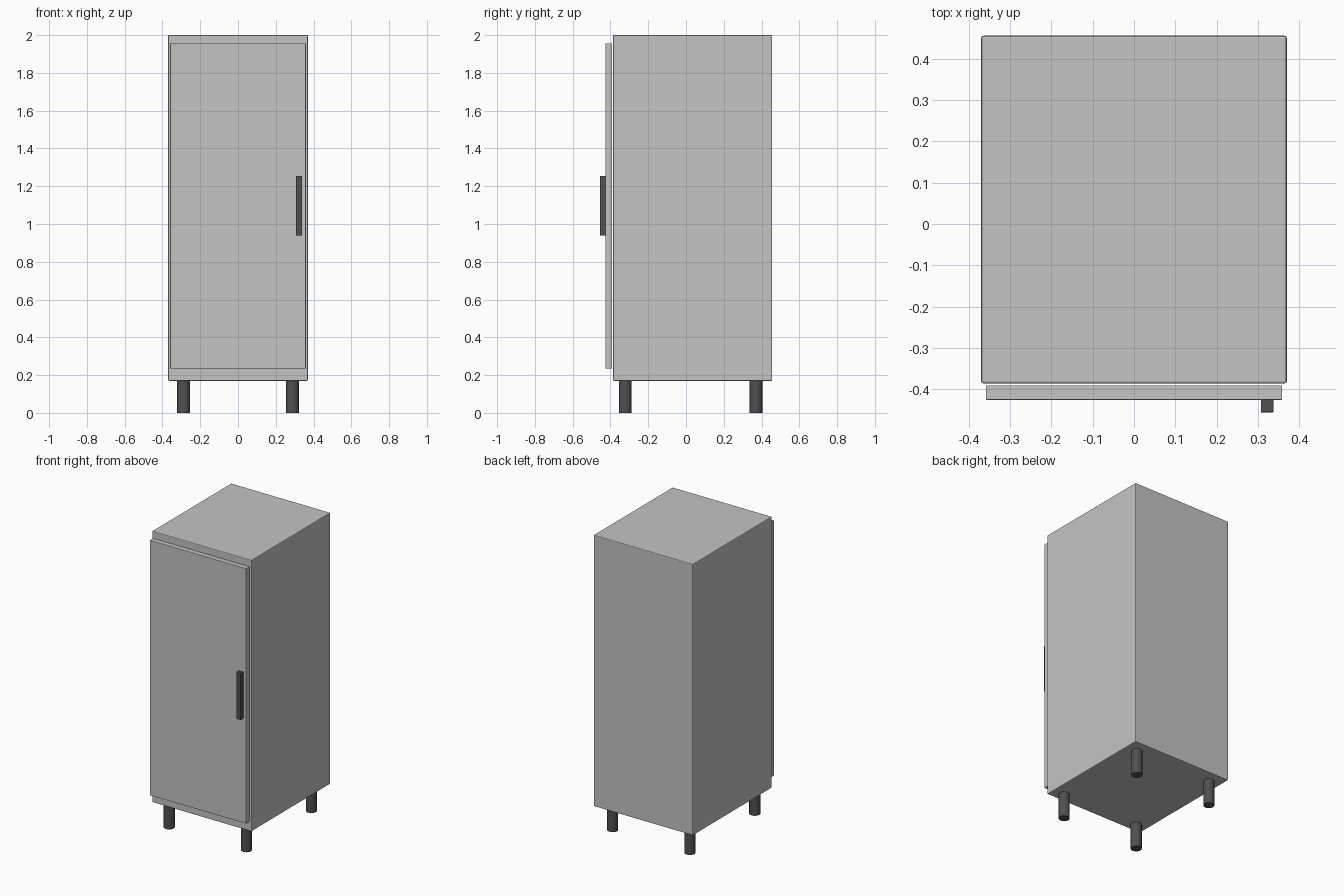
import bpy
from mathutils import Vector

cube = bpy.data.objects.get("Cube")
if cube:
    bpy.data.objects.remove(cube, do_unlink=True)


def make_material(name, color):
    mat = bpy.data.materials.new(name)
    mat.use_nodes = True
    mat.diffuse_color = color
    mat.node_tree.nodes["Principled BSDF"].inputs["Base Color"].default_value = color
    return mat


light_grey = make_material("light grey", (0.55, 0.55, 0.55, 1))
dark_grey = make_material("dark grey", (0.08, 0.08, 0.085, 1))


def box(name, low, high, mat, bevel):
    """Bevelled box between two opposite corners."""
    low, high = Vector(low), Vector(high)
    bpy.ops.mesh.primitive_cube_add(size=1, location=(low + high) / 2)
    ob = bpy.context.object
    ob.name = name
    ob.scale = high - low
    bpy.ops.object.transform_apply(location=False, rotation=False, scale=True)
    ob.data.materials.append(mat)
    mod = ob.modifiers.new("Edge bevel", "BEVEL")
    mod.width = bevel
    mod.segments = 2
    return ob


# Cabinet body and the door standing just in front of it
box("cabinet_body", (-0.37, -0.386, 0.17), (0.37, 0.456, 2.0), light_grey, 0.005)
box("door", (-0.359, -0.426, 0.235), (0.359, -0.391, 1.956), light_grey, 0.002)

# Vertical bar handle on the left edge of the door
box("door_handle", (0.307, -0.456, 0.94), (0.338, -0.425, 1.255), dark_grey, 0.001)

# Four round legs
for side, x in (("right", -0.288), ("left", 0.288)):
    for end, y in (("front", -0.322), ("back", 0.37)):
        bpy.ops.mesh.primitive_cylinder_add(
            vertices=32, radius=0.034, depth=0.175, location=(x, y, 0.0875))
        leg = bpy.context.object
        leg.name = f"{end}_{side}_leg"
        leg.data.materials.append(dark_grey)
        bpy.ops.object.shade_smooth_by_angle()
